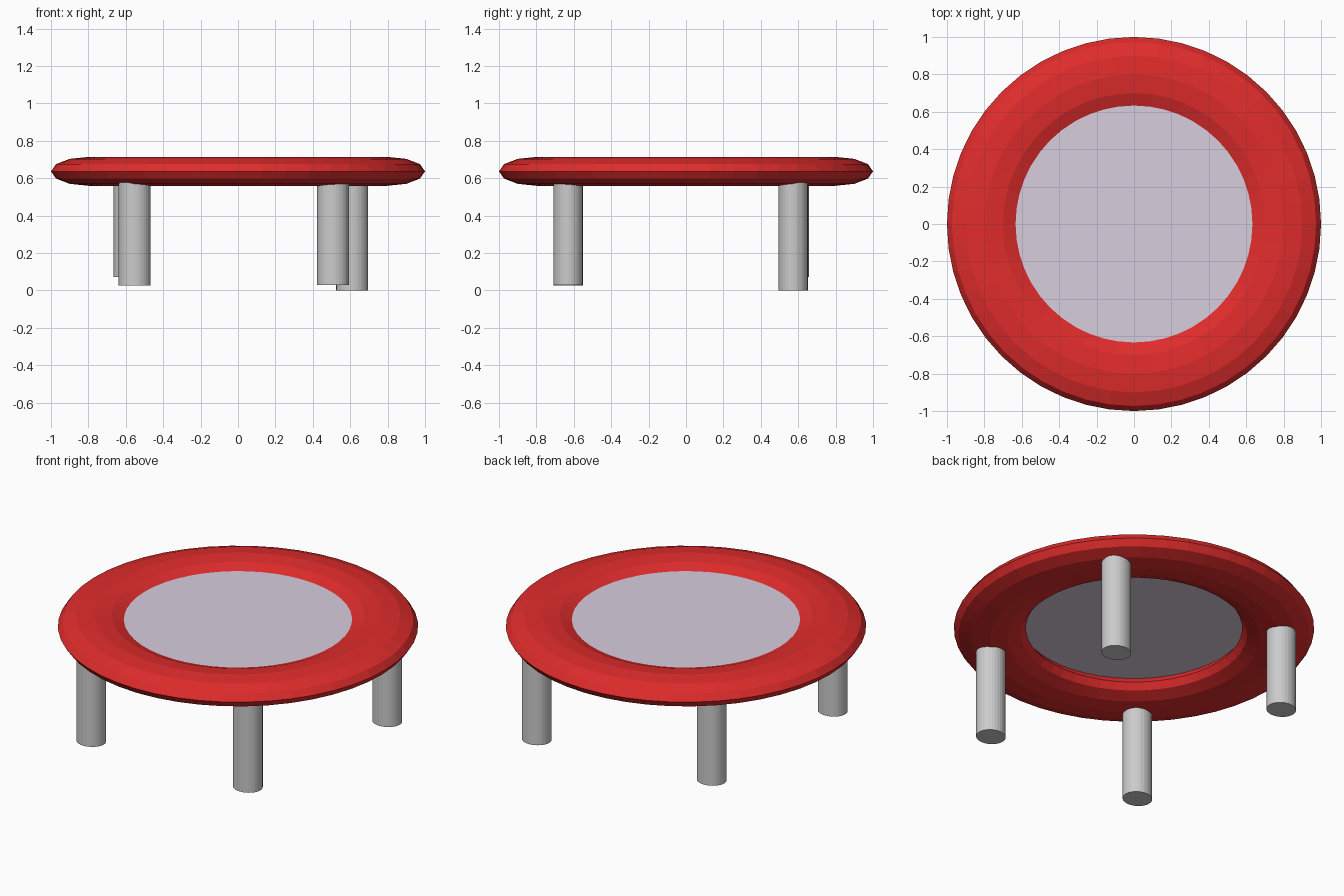
import bpy

if "Cube" in bpy.data.objects:
    bpy.data.objects.remove(bpy.data.objects["Cube"])


def paint(obj, name, color):
    mat = bpy.data.materials.new(name)
    mat.diffuse_color = color
    mat.use_nodes = True
    mat.node_tree.nodes["Principled BSDF"].inputs["Base Color"].default_value = mat.diffuse_color
    obj.data.materials.append(mat)


# Padded ring: flattened torus with flat facets
bpy.ops.mesh.primitive_torus_add(major_radius=0.8, minor_radius=0.2,
                                 major_segments=48, minor_segments=12,
                                 location=(0, 0, 0.637))
ring = bpy.context.object
ring.name = "padded_ring"
ring.scale.z = 0.385
paint(ring, "red_padding", (0.75, 0.025, 0.025, 1))

# Jumping mat: thin sheet whose rim is tucked into the ring
bpy.ops.mesh.primitive_circle_add(vertices=48, radius=0.66, fill_type='NGON',
                                  location=(0, 0, 0.678))
mat_sheet = bpy.context.object
mat_sheet.name = "jumping_mat"
paint(mat_sheet, "pale_lilac", (0.69, 0.61, 0.73, 1))

# Legs: slightly oval posts, unevenly placed, all the same length
LEG_LENGTH = 0.6
legs = {
    "front_left_leg": (-0.553, -0.63, 0.027),
    "front_right_leg": (0.508, -0.63, 0.03),
    "back_right_leg": (0.61, 0.573, 0.0),
    "back_left_leg": (-0.58, 0.58, 0.073),
}
for name, (x, y, bottom) in legs.items():
    bpy.ops.mesh.primitive_cylinder_add(vertices=32, radius=1, depth=LEG_LENGTH,
                                        location=(x, y, bottom + LEG_LENGTH / 2))
    leg = bpy.context.object
    leg.name = name
    leg.scale = (0.085, 0.078, 1)
